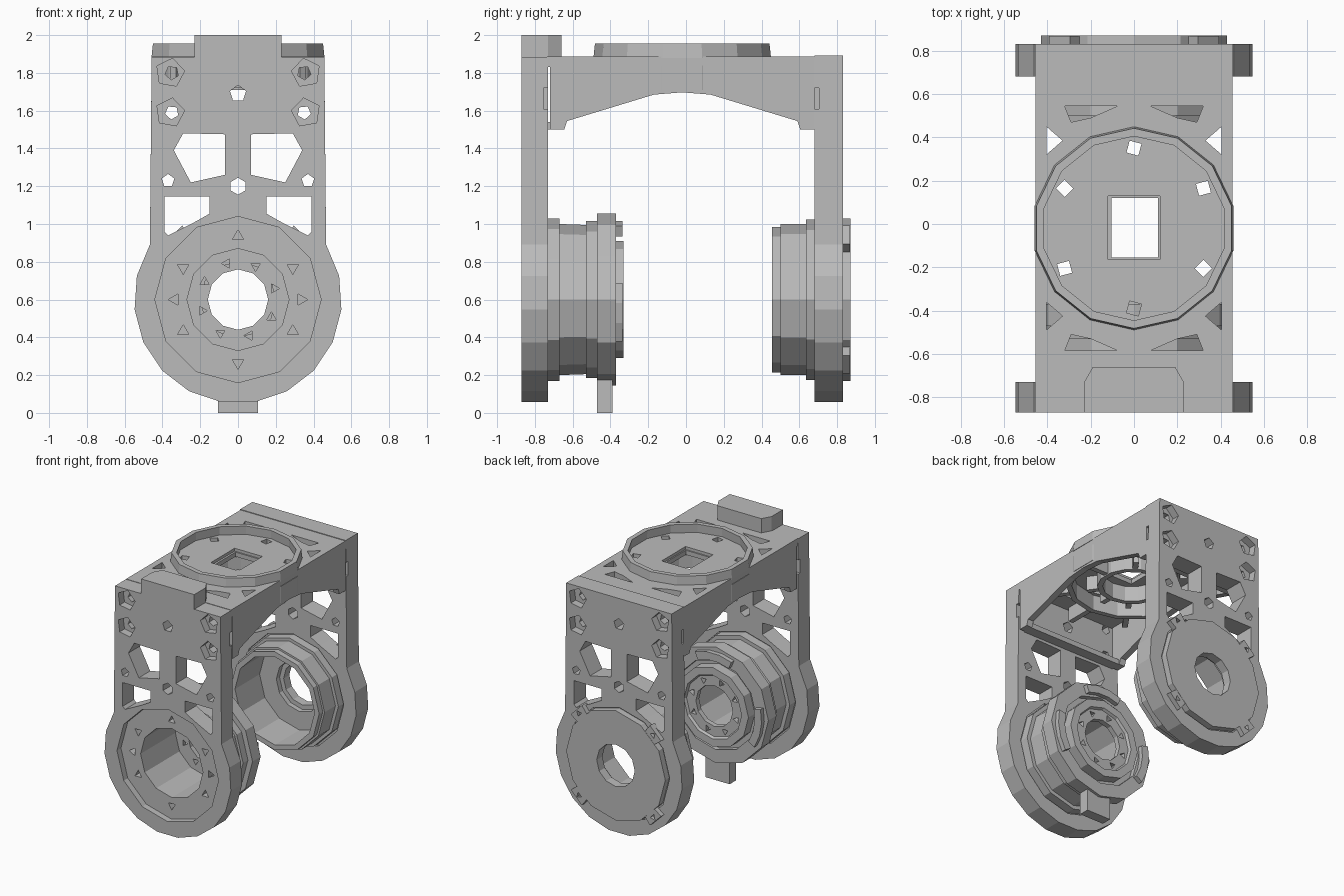
import bpy, bmesh, math
from mathutils import Vector

old = bpy.data.objects.get("Cube")
if old:
    bpy.data.objects.remove(old)

grey = bpy.data.materials.new("plain grey")
grey.use_nodes = True
GREY = (0.5, 0.5, 0.5, 1)
grey.diffuse_color = GREY
grey.node_tree.nodes["Principled BSDF"].inputs["Base Color"].default_value = GREY

HUB_Z = 0.6
PLACE = {"x": lambda u, v, d: (d, u, v),
         "y": lambda u, v, d: (u, d, v),
         "z": lambda u, v, d: (u, v, d)}


def add_prism(bm, pts, axis, a, b):
    """Extrude a 2D outline along an axis from a to b."""
    ends = [[bm.verts.new(PLACE[axis](u, v, d)) for u, v in pts] for d in (a, b)]
    n = len(pts)
    bm.faces.new(ends[0])
    bm.faces.new(ends[1][::-1])
    for i in range(n):
        j = (i + 1) % n
        bm.faces.new((ends[0][i], ends[1][i], ends[1][j], ends[0][j]))


def make(name, bm):
    bmesh.ops.recalc_face_normals(bm, faces=bm.faces)
    mesh = bpy.data.meshes.new(name)
    bm.to_mesh(mesh)
    bm.free()
    mesh.materials.append(grey)
    ob = bpy.data.objects.new(name, mesh)
    bpy.context.scene.collection.objects.link(ob)
    return ob


def solid(name, *prisms):
    bm = bmesh.new()
    for p in prisms:
        add_prism(bm, *p)
    return make(name, bm)


def cut(ob, *prisms):
    """Subtract a set of separate prisms from an object."""
    cutter = solid("cutter", *prisms)
    cutter.hide_render = True
    mod = ob.modifiers.new("cut", "BOOLEAN")
    mod.operation, mod.solver, mod.object = "DIFFERENCE", "EXACT", cutter
    dg = bpy.context.evaluated_depsgraph_get()
    mesh = bpy.data.meshes.new_from_object(ob.evaluated_get(dg))
    ob.modifiers.clear()
    ob.data = mesh
    bpy.data.objects.remove(cutter)


def ngon(cx, cy, r, n, turn=90):
    return [(cx + r * math.cos(math.radians(turn) + math.tau * i / n),
             cy + r * math.sin(math.radians(turn) + math.tau * i / n)) for i in range(n)]


def rect(x0, x1, y0, y1):
    return [(x0, y0), (x1, y0), (x1, y1), (x0, y1)]


def flip(pts):
    return [(-u, v) for u, v in pts]


def both(shapes):
    return shapes + [flip(s) for s in shapes]


def sector(cx, cy, r0, r1, mid, half, n=3):
    angs = [math.radians(mid - half + 2 * half * i / n) for i in range(n + 1)]
    arc = lambda r, seq: [(cx + r * math.cos(t), cy + r * math.sin(t)) for t in seq]
    return arc(r1, angs) + arc(r0, angs[::-1])


def ring(name, profile, axis, centre, n):
    """Revolve a closed (radius, depth) profile about an axis."""
    bm = bmesh.new()
    rows = []
    for i in range(n):
        t = math.tau * i / n + math.pi / 2
        rows.append([bm.verts.new(PLACE[axis](centre[0] + r * math.cos(t),
                                              centre[1] + r * math.sin(t), d))
                     for r, d in profile])
    m = len(profile)
    for i in range(n):
        a, b = rows[i], rows[(i + 1) % n]
        for k in range(m):
            bm.faces.new((a[k], a[(k + 1) % m], b[(k + 1) % m], b[k]))
    return make(name, bm)


# Side plates: straight sides running into a round lower end, with windows
def arm_plate(name, y0, y1, outer, inward, top):
    arc = [(0.55 * math.cos(math.radians(a)), HUB_Z + 0.55 * math.sin(math.radians(a)))
           for a in [32 - 244 * i / 13 for i in range(14)]]
    plate = solid(name, ([(-0.457, top), (0.457, top)] + arc, "y", y0, y1))
    windows = both([
        [(0.29, 1.48), (0.07, 1.475), (0.07, 1.26), (0.25, 1.22), (0.34, 1.39)],
        [(0.39, 1.145), (0.15, 1.145), (0.15, 1.055), (0.23, 1.01), (0.37, 0.94), (0.39, 0.96)]])
    small = both([ngon(0.35, z, 0.037, 5, 60) for z in (1.8, 1.59)] + [ngon(0.37, 1.23, 0.035, 5)])
    small += [ngon(0, 1.2, 0.045, 6), ngon(0, 1.69, 0.045, 5)]
    bore = [ngon(0, HUB_Z, 0.44, 12)]
    cut(plate, *[(s, "y", y0 - 0.1, y1 + 0.1) for s in windows + small + bore])
    # nut pockets on the outer face
    pockets = both([ngon(0.36, z, 0.078, 5, 100) for z in (1.8, 1.59)])
    cut(plate, *[(s, "y", outer - 0.06, outer + 0.06) for s in pockets])
    # side notches beside the bridge
    slot = rect(inward - 0.025, inward + 0.025, 1.61, 1.72)
    cut(plate, (slot, "x", -0.5, -0.425), (slot, "x", 0.425, 0.5))


arm_plate("front_plate", -0.87, -0.73, -0.87, -0.73, 1.885)
arm_plate("back_plate", 0.68, 0.83, 0.83, 0.68, 1.893)

# Front hub: deep cup with stepped outside and flanged inner end
front_hub = ring("front_hub", [
    (0.46, -0.82), (0.27, -0.82), (0.27, -0.39), (0.16, -0.39), (0.16, -0.35),
    (0.24, -0.35), (0.25, -0.33), (0.31, -0.33), (0.31, -0.41), (0.35, -0.41),
    (0.35, -0.37), (0.455, -0.37), (0.455, -0.47), (0.415, -0.47), (0.415, -0.53),
    (0.395, -0.53), (0.4, -0.67), (0.43, -0.67), (0.43, -0.74), (0.46, -0.74)],
    "y", (0, HUB_Z), 12)
face_holes = []
for a in (0, 30, 90, 150, 180, 210, 270, 330):
    t = math.radians(a)
    face_holes.append(ngon(0.335 * math.cos(t), HUB_Z + 0.335 * math.sin(t), 0.034, 3, a))
floor_holes = []
for i in range(8):
    t = math.tau * i / 8 + 0.3
    floor_holes.append(ngon(0.2 * math.cos(t), HUB_Z + 0.2 * math.sin(t), 0.028, 3, 30 * i))
cut(front_hub, *[(s, "y", -0.9, -0.72) for s in face_holes],
    *[(s, "y", -0.45, -0.3) for s in floor_holes])

# Raised lugs and bottom tab on the front hub
solid("front_hub_lugs", *[(sector(0, HUB_Z, 0.36, 0.42, a, 22), "y", -0.38, -0.335)
                          for a in (90, 190, 350)])
solid("bottom_tab", (rect(-0.105, 0.105, 0, 0.18), "y", -0.47, -0.39))

# Back hub: open cup closed by a disc on the outside
ring("back_hub", [
    (0.385, 0.455), (0.345, 0.455), (0.345, 0.76), (0.2, 0.76), (0.2, 0.8), (0.165, 0.8),
    (0.165, 0.87), (0.43, 0.87), (0.43, 0.82), (0.46, 0.82), (0.46, 0.7), (0.425, 0.7),
    (0.425, 0.635), (0.4, 0.635), (0.4, 0.5), (0.385, 0.5)], "y", (0, HUB_Z), 12)
ears = solid("back_disc_ears", *[(sector(0, HUB_Z, 0.38, 0.49, a, 8, 1), "y", 0.81, 0.868)
                                 for a in (45, 135, 225, 315)])
ear_holes = []
for a in (45, 135, 225, 315):
    t = math.radians(a)
    ear_holes.append(ngon(0.455 * math.cos(t), HUB_Z + 0.455 * math.sin(t), 0.025, 3, a))
cut(ears, *[(s, "y", 0.84, 0.9) for s in ear_holes])

# Bridge deck with square opening, screw holes and corner cut-outs
MID_Y = -0.02
deck = solid("bridge_deck", (rect(-0.455, 0.455, -0.735, 0.685), "z", 1.83, 1.888))
wedge = [(0.075, 0.565), (0.32, 0.565), (0.29, 0.49), (0.2, 0.51)]
corner = [(0.405, 0.34), (0.405, 0.47), (0.33, 0.405)]
cuts = both([wedge, corner])
cuts = [[(u, s * v + MID_Y) for u, v in c] for c in cuts for s in (1, -1)]
for i in range(6):
    t = math.radians(90 + 60 * i)
    cuts.append(ngon(0.37 * math.cos(t), MID_Y + 0.37 * math.sin(t), 0.04, 4, 30 + 60 * i))
cuts.append(rect(-0.105, 0.11, -0.155, 0.12))
cut(deck, *[(c, "z", 1.7, 2) for c in cuts])
cut(deck, (rect(-0.12, 0.12, -0.165, 0.13), "z", 1.865, 2))

# Mounting rim on top of the deck
ring("top_rim", [(0.47, 1.88), (0.462, 1.955), (0.425, 1.955), (0.43, 1.88)],
     "z", (0, MID_Y), 14)

# Arched side walls
half = [(0.7, 1.885), (0.7, 1.5), (0.625, 1.5), (0.61, 1.545), (0.15, 1.685)]
arch = [(v + MID_Y, z) for v, z in half] + [(MID_Y, 1.697)]
arch += [(MID_Y - v, z) for v, z in reversed(half)]
solid("arch_walls", *[(arch, "x", x, x + 0.05) for x in (-0.455, 0.405)])

# Feet of the arch and the ribs beneath the deck
solid("arch_feet", (rect(-0.41, 0.41, -0.735, -0.65), "z", 1.5, 1.54),
      (rect(-0.41, 0.41, 0.61, 0.685), "z", 1.5, 1.54))
for label, r in (("inner", 0.25), ("outer", 0.47)):
    ring(label + "_rib_ring", [(r, 1.84), (r - 0.04, 1.84), (r - 0.04, 1.71), (r, 1.71)],
         "z", (0, MID_Y), 14)
spokes = []
for a, end in ((0, 0.42), (55, 0.6), (90, 0.68), (125, 0.6), (180, 0.42),
               (235, 0.6), (270, 0.68), (305, 0.6)):
    d = Vector((math.cos(math.radians(a)), math.sin(math.radians(a))))
    side = Vector((-d.y, d.x)) * 0.02
    c = Vector((0, MID_Y))
    near, far = (0.24, 0.33) if end > 0.5 else (0.24, end)
    for p, q in ((near, far), (0.44, end)):
        if q > p:
            spokes.append(([tuple(c + d * p + side), tuple(c + d * p - side),
                            tuple(c + d * q - side), tuple(c + d * q + side)], "z", 1.72, 1.84))
solid("deck_spokes", *spokes)

# Raised block on the front top edge
solid("top_block", ([(-0.23, -0.87), (0.23, -0.87), (0.23, -0.73), (0.19, -0.66),
                     (-0.19, -0.66), (-0.23, -0.73)], "z", 1.87, 2.0))
